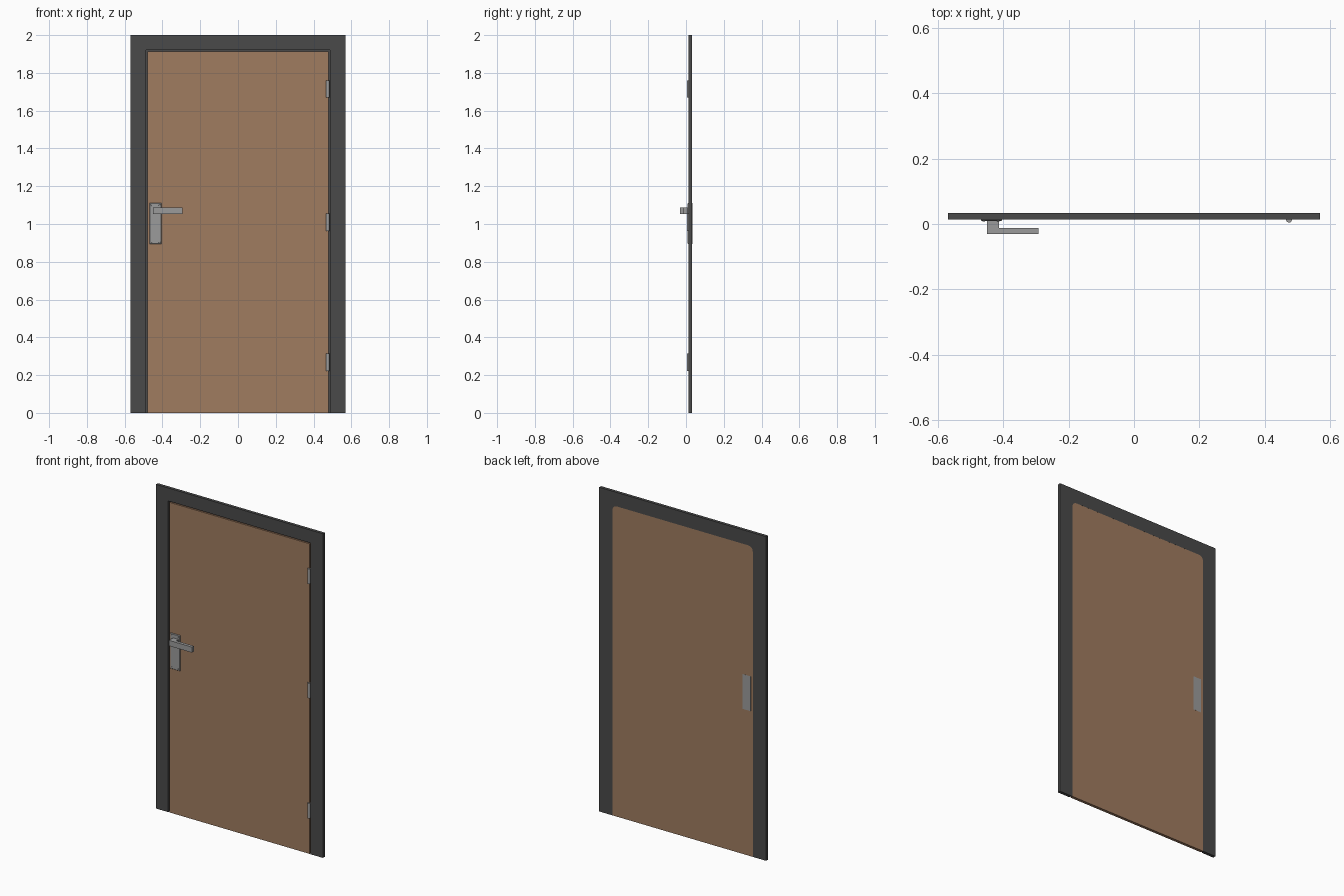
import bpy, bmesh, math
from mathutils import Matrix

if "Cube" in bpy.data.objects:
    bpy.data.objects.remove(bpy.data.objects["Cube"])


def material(name, r, g, b):
    m = bpy.data.materials.new(name)
    m.diffuse_color = (r, g, b, 1)
    m.use_nodes = True
    m.node_tree.nodes["Principled BSDF"].inputs["Base Color"].default_value = m.diffuse_color
    return m


WOOD = material("brown wood", 0.35, 0.20, 0.117)
DARK = material("dark grey frame", 0.068, 0.068, 0.068)
METAL = material("grey metal", 0.33, 0.33, 0.33)


def finish(bm, name, mat):
    bmesh.ops.recalc_face_normals(bm, faces=bm.faces)
    me = bpy.data.meshes.new(name)
    bm.to_mesh(me)
    bm.free()
    me.materials.append(mat)
    ob = bpy.data.objects.new(name, me)
    bpy.context.collection.objects.link(ob)
    return ob


def prism(name, outline, y0, y1, mat):
    """Extrude an (x, z) outline from y0 to y1."""
    bm = bmesh.new()
    f = bm.faces.new([bm.verts.new((x, y0, z)) for x, z in outline])
    new = bmesh.ops.extrude_face_region(bm, geom=[f])["geom"]
    bmesh.ops.translate(bm, vec=(0, y1 - y0, 0),
                        verts=[v for v in new if isinstance(v, bmesh.types.BMVert)])
    return finish(bm, name, mat)


def box(name, x0, x1, y0, y1, z0, z1, mat):
    return prism(name, [(x0, z0), (x1, z0), (x1, z1), (x0, z1)], y0, y1, mat)


def rounded_opening(w, h, r, n=4):
    """Half-turn path over an opening: left foot, round corners, right foot."""
    pts = [(-w, 0)]
    for cx, start in ((-w + r, math.pi), (w - r, math.pi / 2)):
        for i in range(n + 1):
            a = start - i * math.pi / 2 / n
            pts.append((cx + r * math.cos(a), h - r + r * math.sin(a)))
    return pts + [(w, 0)]


def frame(name, opening, y0, y1):
    return prism(name, [(0.57, 0), (0.57, 2), (-0.57, 2), (-0.57, 0)] + opening,
                 y0, y1, DARK)


# Frame: square opening in front, stepped in behind with rounded corners
W, H = 0.486, 1.92
frame("front_frame", [(-W, 0), (-W, H), (W, H), (W, 0)], 0.014, 0.025)
frame("back_frame", rounded_opening(0.479, 1.914, 0.03), 0.025, 0.033)

# Door leaf: front slab with a narrow gap, back part filling the rounded opening
box("door_leaf", -0.479, 0.479, 0.015, 0.025, 0, 1.913, WOOD)
prism("door_back", rounded_opening(0.479, 1.914, 0.03), 0.025, 0.0328, WOOD)

# Hinges
for i, z in enumerate((0.268, 1.01, 1.715)):
    bm = bmesh.new()
    bmesh.ops.create_cone(bm, cap_ends=True, segments=16, radius1=0.009,
                          radius2=0.009, depth=0.092,
                          matrix=Matrix.Translation((0.475, 0.0135, z)))
    hinge = finish(bm, f"hinge_{i + 1}", METAL)
    for p in hinge.data.polygons:
        p.use_smooth = abs(p.normal.z) < 0.5

# Lock plate with chamfered front rim, showing through at the back
plate = box("lock_plate", -0.469, -0.404, 0.009, 0.017, 0.893, 1.112, METAL)
bm = bmesh.new()
bm.from_mesh(plate.data)
rim = [e for e in bm.edges if all(v.co.y < 0.01 for v in e.verts)]
bmesh.ops.bevel(bm, geom=rim, offset=0.003, segments=1, affect='EDGES')
bm.to_mesh(plate.data)
bm.free()
box("back_lock_plate", -0.465, -0.408, 0.030, 0.0331, 0.895, 1.11, METAL)

# Screws
for x in (-0.46, -0.416):
    for z in (0.903, 1.101):
        bm = bmesh.new()
        bmesh.ops.create_cone(bm, cap_ends=True, segments=10, radius1=0.005,
                              radius2=0.004, depth=0.003,
                              matrix=Matrix.Translation((x, 0.0085, z))
                              @ Matrix.Rotation(math.pi / 2, 4, 'X'))
        finish(bm, "screw", METAL)

# Lever handle: L-shaped in plan, extruded upwards
bm = bmesh.new()
plan = [(-0.45, 0.010), (-0.45, -0.031), (-0.293, -0.031),
        (-0.293, -0.012), (-0.413, -0.012), (-0.413, 0.010)]
f = bm.faces.new([bm.verts.new((x, y, 1.053)) for x, y in plan])
new = bmesh.ops.extrude_face_region(bm, geom=[f])["geom"]
bmesh.ops.translate(bm, vec=(0, 0, 0.034),
                    verts=[v for v in new if isinstance(v, bmesh.types.BMVert)])
finish(bm, "lever_handle", METAL)
